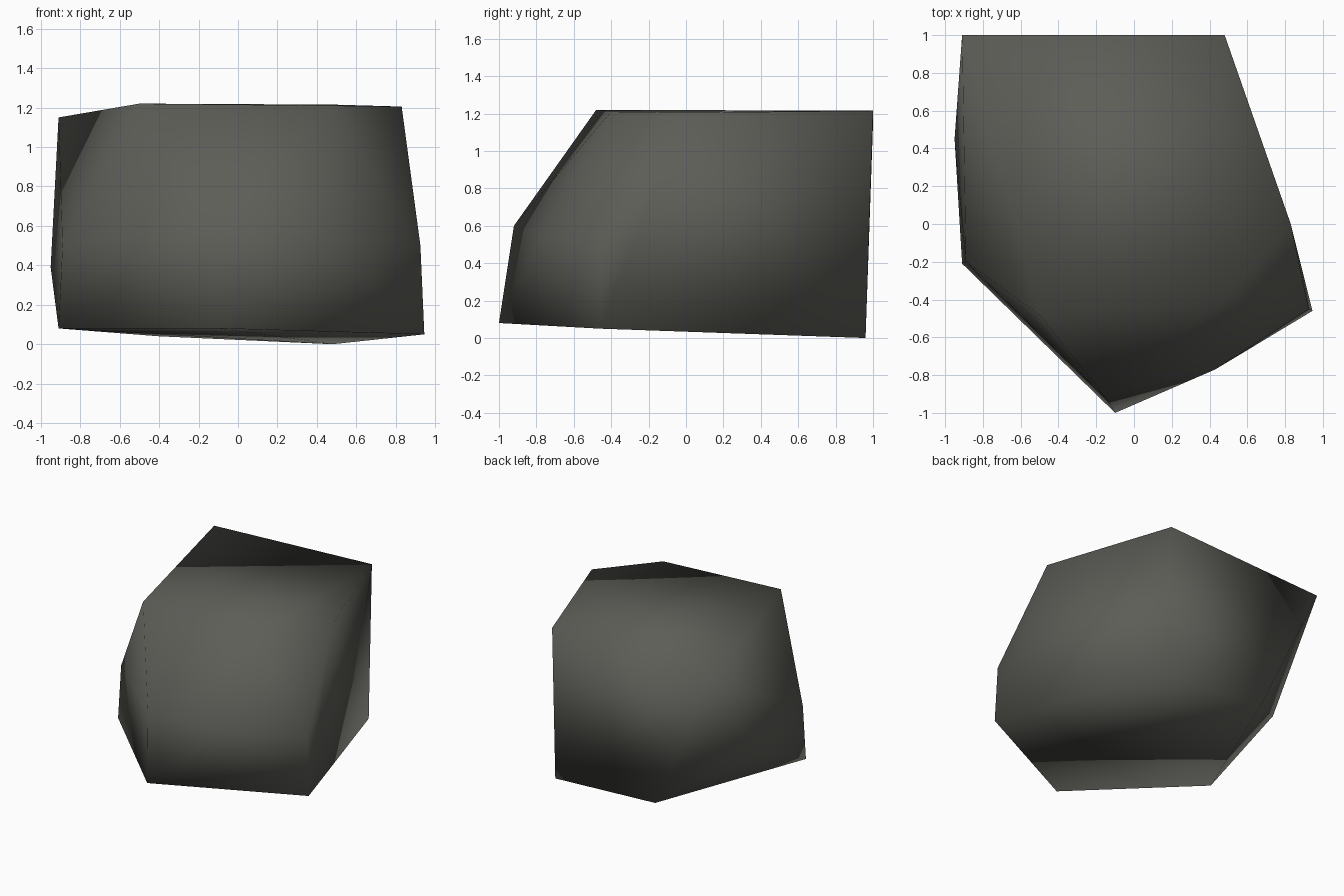
import bpy, bmesh

if "Cube" in bpy.data.objects:
    bpy.data.objects.remove(bpy.data.objects["Cube"])

# One flat stone-grey colour
stone = bpy.data.materials.new("stone grey")
stone.diffuse_color = (0.11, 0.11, 0.097, 1.0)
stone.use_nodes = True
stone.node_tree.nodes["Principled BSDF"].inputs["Base Color"].default_value = stone.diffuse_color

# Boulder corners, ring by ring
base_ring = [(0.945, -0.46, 0.05), (0.48, 0.96, 0.0), (-0.40, 0.96, 0.04),
             (-0.91, -0.21, 0.08), (-0.10, -1.0, 0.08)]
middle_ring = [(0.925, -0.45, 0.50), (-0.95, 0.45, 0.39), (-0.89, -0.20, 0.50),
               (-0.15, -0.92, 0.60), (0.43, -0.77, 0.55)]
top_ring = [(0.83, 0.0, 1.205), (0.48, 1.0, 1.215), (-0.91, 1.0, 1.15),
            (-0.50, -0.48, 1.22), (0.48, -0.40, 1.21)]

# Wrap the corners in a convex skin
bm = bmesh.new()
for co in base_ring + middle_ring + top_ring:
    bm.verts.new(co)
bmesh.ops.convex_hull(bm, input=bm.verts[:])
bmesh.ops.recalc_face_normals(bm, faces=bm.faces[:])
for f in bm.faces:
    f.smooth = True  # the boulder is shaded smooth all over

mesh = bpy.data.meshes.new("boulder")
bm.to_mesh(mesh)
bm.free()
mesh.materials.append(stone)
boulder = bpy.data.objects.new("boulder", mesh)
bpy.context.collection.objects.link(boulder)
